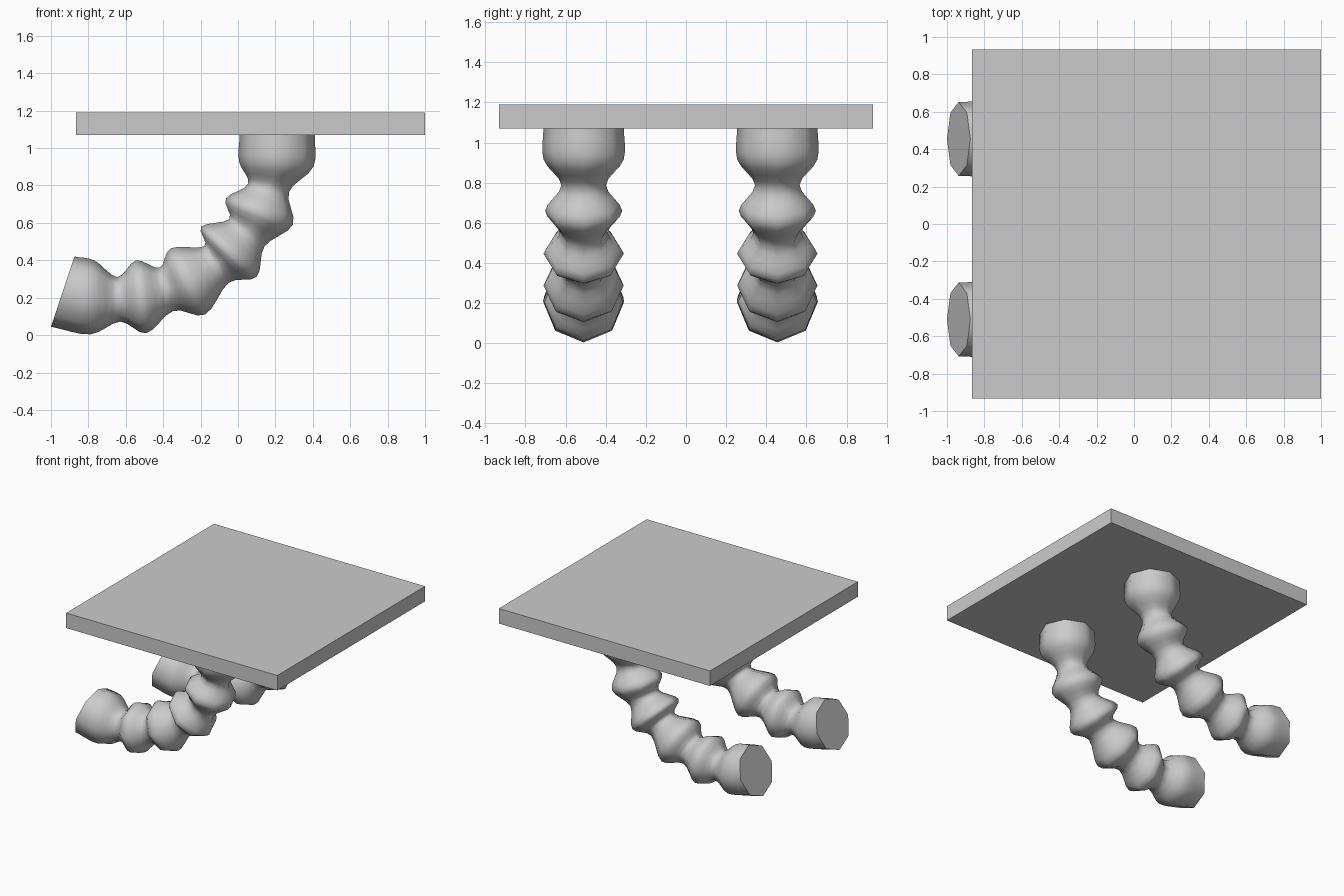
import bpy, bmesh, math
from mathutils import Vector

if "Cube" in bpy.data.objects:
    bpy.data.objects.remove(bpy.data.objects["Cube"])

SIDES = 8
STEPS = 4

# Inner / outer silhouette points (x, z) of the bellows at each ridge and groove
RINGS = [
    ((0.01, 1.08), (0.41, 1.08)),
    ((0.005, 0.93), (0.403, 0.90)),
    ((0.055, 0.81), (0.272, 0.765)),
    ((-0.065, 0.73), (0.293, 0.59)),
    ((-0.047, 0.62), (0.142, 0.475)),
    ((-0.197, 0.58), (0.10, 0.312)),
    ((-0.18, 0.475), (-0.05, 0.28)),
    ((-0.358, 0.465), (-0.175, 0.11)),
    ((-0.42, 0.36), (-0.345, 0.13)),
    ((-0.545, 0.40), (-0.49, 0.01)),
    ((-0.645, 0.31), (-0.63, 0.072)),
    ((-0.765, 0.398), (-0.79, 0.004)),
    ((-0.875, 0.42), (-1.0, 0.045)),
]


def catmull(a, b, c, d, t):
    return 0.5 * (2 * b + (c - a) * t + (2 * a - 5 * b + 4 * c - d) * t * t
                  + (3 * b - a - 3 * c + d) * t ** 3)


def smooth_path(points):
    pts = [Vector(p) for p in points]
    pts = [2 * pts[0] - pts[1]] + pts + [2 * pts[-1] - pts[-2]]
    out = [catmull(*pts[i:i + 4], k / STEPS)
           for i in range(len(pts) - 3) for k in range(STEPS)]
    return out + [pts[-2]]


def bellows_tube(name, y):
    bm = bmesh.new()
    inner = smooth_path([r[0] for r in RINGS])
    outer = smooth_path([r[1] for r in RINGS])
    loops = []
    for a, b in zip(inner, outer):
        mid, half = (a + b) / 2, (b - a) / 2
        radius = half.length
        loop = []
        for i in range(SIDES):
            ang = math.tau * i / SIDES
            p = mid + half * math.cos(ang)
            loop.append(bm.verts.new((p.x, y + radius * math.sin(ang), p.y)))
        loops.append(loop)
    for l0, l1 in zip(loops, loops[1:]):
        for i in range(SIDES):
            j = (i + 1) % SIDES
            bm.faces.new((l0[i], l0[j], l1[j], l1[i]))
    bm.faces.new(loops[0])
    bm.faces.new(loops[-1])
    bmesh.ops.recalc_face_normals(bm, faces=bm.faces)
    mesh = bpy.data.meshes.new(name)
    bm.to_mesh(mesh)
    bm.free()
    obj = bpy.data.objects.new(name, mesh)
    bpy.context.collection.objects.link(obj)
    bpy.ops.object.select_all(action='DESELECT')
    obj.select_set(True)
    bpy.context.view_layer.objects.active = obj
    bpy.ops.object.shade_smooth_by_angle(angle=math.radians(60))


# Flat top plate
bpy.ops.mesh.primitive_cube_add(size=1, location=(0.0675, 0, 1.13))
plate = bpy.context.object
plate.name = "top_plate"
plate.scale = (1.865, 1.865, 0.12)

# Two curved bellows tubes hanging below
bellows_tube("front_bellows_tube", -0.51)
bellows_tube("back_bellows_tube", 0.455)
